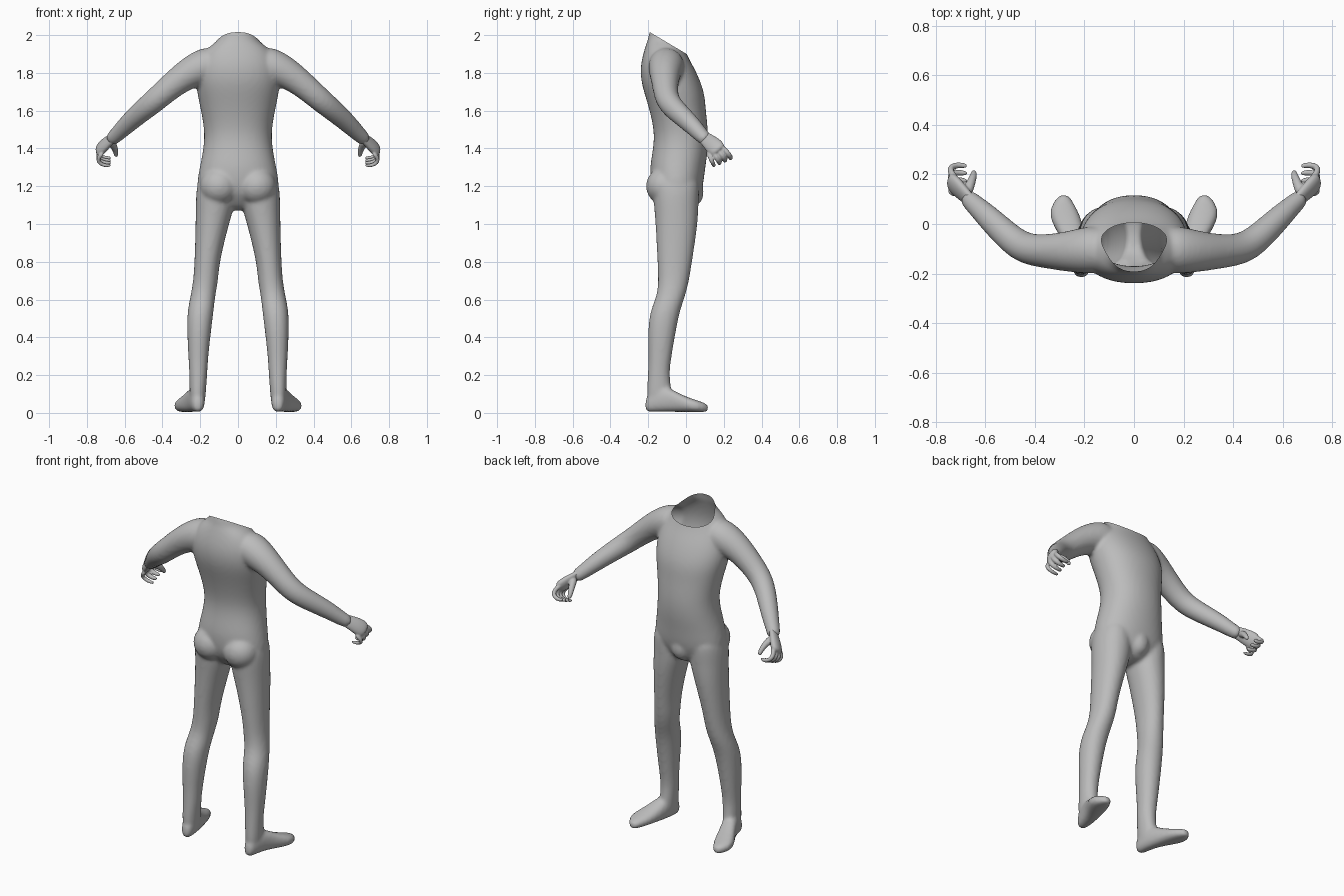
import bpy, bmesh, math
from mathutils import Vector, Matrix

if "Cube" in bpy.data.objects:
    bpy.data.objects.remove(bpy.data.objects["Cube"])

skin = bpy.data.materials.new("plain grey")
skin.diffuse_color = (0.5, 0.5, 0.5, 1)
skin.use_nodes = True
skin.node_tree.nodes["Principled BSDF"].inputs["Base Color"].default_value = skin.diffuse_color
N = 16


def loft(bm, rings, power=1.0):
    """Closed tube through rings of (centre, half axis u, half axis v)."""
    loops = []
    for c, u, v in rings:
        loop = []
        for i in range(N):
            a = 2 * math.pi * i / N
            ca, sa = math.cos(a), math.sin(a)
            ca = math.copysign(abs(ca) ** power, ca)
            sa = math.copysign(abs(sa) ** power, sa)
            loop.append(bm.verts.new(Vector(c) + Vector(u) * ca + Vector(v) * sa))
        loops.append(loop)
    for a, b in zip(loops, loops[1:]):
        for i in range(N):
            j = (i + 1) % N
            bm.faces.new((a[i], a[j], b[j], b[i]))
    bm.faces.new(loops[0][::-1])
    bm.faces.new(loops[-1])


def stack(bm, rows, s=1, power=1.0):
    """Upright loft from rows of (z, x min, x max, y back, y front)."""
    loft(bm, [((s * (a + b) / 2, (c + d) / 2, z), ((b - a) / 2, 0, 0), (0, (d - c) / 2, 0))
              for z, a, b, c, d in rows], power)


def limb(bm, pts, s=1, flat=None):
    """Loft along a path of (x, y, z, radius); flat gives (direction, scale)."""
    cs = [Vector((s * x, y, z)) for x, y, z, r in pts]
    rings = []
    for i, c in enumerate(cs):
        t = (cs[min(i + 1, len(cs) - 1)] - cs[max(i - 1, 0)]).normalized()
        ref = Vector((0, 1, 0)) if flat is None else Vector((s * flat[0][0], *flat[0][1:]))
        u = (ref - t * ref.dot(t)).normalized()
        r = pts[i][3]
        rings.append((c, u * r, t.cross(u) * r * (1 if flat is None else flat[1])))
    loft(bm, rings)


def ball(bm, c, r):
    m = Matrix.Translation(c) @ Matrix.Diagonal((*r, 1))
    bmesh.ops.create_uvsphere(bm, u_segments=16, v_segments=10, radius=1, matrix=m)


def finish(bm, name, voxel, smooth):
    """Fuse the overlapping parts into one smooth skin."""
    bmesh.ops.recalc_face_normals(bm, faces=bm.faces)
    me = bpy.data.meshes.new(name)
    bm.to_mesh(me)
    bm.free()
    ob = bpy.data.objects.new(name, me)
    bpy.context.collection.objects.link(ob)
    bpy.context.view_layer.objects.active = ob
    ob.select_set(True)
    ob.modifiers.new("round", 'SUBSURF').levels = 2
    rm = ob.modifiers.new("fuse", 'REMESH')
    rm.mode, rm.voxel_size = 'VOXEL', voxel
    sm = ob.modifiers.new("soften", 'SMOOTH')
    sm.factor, sm.iterations = 0.5, smooth
    for m in list(ob.modifiers):
        bpy.ops.object.modifier_apply(modifier=m.name)
    me = ob.data
    me.materials.clear()
    me.materials.append(skin)
    for p in me.polygons:
        p.use_smooth = True
        p.material_index = 0
    ob.select_set(False)
    return ob


# Torso: (z, half width, back, front)
bm = bmesh.new()
torso = [(1.07, .05, -.10, .03), (1.11, .13, -.14, .06), (1.16, .215, -.175, .08),
         (1.21, .224, -.19, .095), (1.30, .207, -.195, .105), (1.38, .19, -.18, .118),
         (1.48, .178, -.168, .122), (1.60, .20, -.195, .108), (1.68, .218, -.22, .103),
         (1.75, .228, -.24, .082), (1.82, .222, -.245, .05), (1.88, .20, -.235, .015),
         (1.93, .165, -.22, -.005), (1.96, .125, -.21, -.015), (1.985, .098, -.20, -.02),
         (2.06, .085, -.19, -.03)]
stack(bm, [(z, -w, w, b, f) for z, w, b, f in torso], power=0.92)
ball(bm, (0, .045, 1.17), (.06, .05, .075))

leg = [(1.26, .05, .20, -.15, .06), (1.20, .02, .222, -.18, .075), (1.10, .014, .226, -.172, .068),
       (1.0, .047, .226, -.163, .065), (.8, .097, .231, -.153, .034), (.7, .104, .238, -.148, .018),
       (.62, .119, .252, -.155, -.002), (.55, .127, .268, -.188, -.028), (.45, .139, .272, -.204, -.05),
       (.3, .157, .264, -.199, -.075), (.2, .162, .258, -.203, -.09), (.1, .17, .258, -.21, -.07),
       (.03, .175, .25, -.205, -.08)]
# Foot: (y, centre x, half width, top)
foot = [(-.218, .212, .022, .07), (-.18, .212, .04, .12), (-.10, .226, .048, .14),
        (-.04, .25, .056, .10), (.03, .28, .066, .072), (.08, .286, .048, .056), (.122, .283, .016, .04)]
arm = [(.10, -.10, 1.86, .09), (.18, -.105, 1.835, .10), (.27, -.112, 1.795, .082),
       (.36, -.11, 1.725, .069), (.45, -.10, 1.645, .064), (.53, -.03, 1.58, .057),
       (.60, .04, 1.515, .049), (.655, .09, 1.46, .039), (.68, .115, 1.44, .036)]
for s in (1, -1):
    ball(bm, (s * .10, -.115, 1.20), (.105, .10, .10))   # buttock
    stack(bm, leg, s, 0.95)
    loft(bm, [((s * x, y, .004 + t / 2), (w, 0, 0), (0, 0, t / 2)) for y, x, w, t in foot], 0.8)
    limb(bm, arm, s)
body = finish(bm, "body", 0.011, 5)

# Open neck: slanted cut, high at the back and low at the front
bm = bmesh.new()
bm.from_mesh(body.data)
fs = [f for f in bm.faces if abs(f.calc_center_median().x) < .15 and f.calc_center_median().z > 1.85]
geom = fs + list({e for f in fs for e in f.edges}) + list({v for f in fs for v in f.verts})
bmesh.ops.bisect_plane(bm, geom=geom, plane_co=(0, -.165, 2.0), plane_no=(0, .11, .185), clear_outer=True)
bm.to_mesh(body.data)
bm.free()

# Hands: flattened palm, four curled fingers and a thumb
for s, side in ((1, "right"), (-1, "left")):
    bm = bmesh.new()
    limb(bm, [(.645, .08, 1.47, .034), (.67, .105, 1.45, .037), (.70, .135, 1.425, .046),
              (.725, .16, 1.40, .05), (.742, .178, 1.38, .04)], s, ((0, .75, .66), .55))
    for i in range(4):
        y, z = -.03 * i, -.013 * i
        r = .0135 if i < 3 else .0115
        limb(bm, [(.715, .18 + y * .7, 1.415 + z, r), (.738, .205 + y * .85, 1.392 + z, r * 1.05),
                  (.742, .228 + y, 1.368 + z, r), (.715, .238 + y, 1.35 + z, r * .95),
                  (.685, .236 + y, 1.348 + z, r * .8), (.672, .232 + y, 1.352 + z, r * .5)],
             s, ((.3, .8, .5), 1))
    limb(bm, [(.675, .12, 1.44, .022), (.662, .155, 1.42, .02), (.65, .185, 1.395, .016),
              (.645, .205, 1.37, .013), (.646, .212, 1.355, .008)], s, ((1, 0, 0), 1))
    finish(bm, side + "_hand", 0.005, 2)
